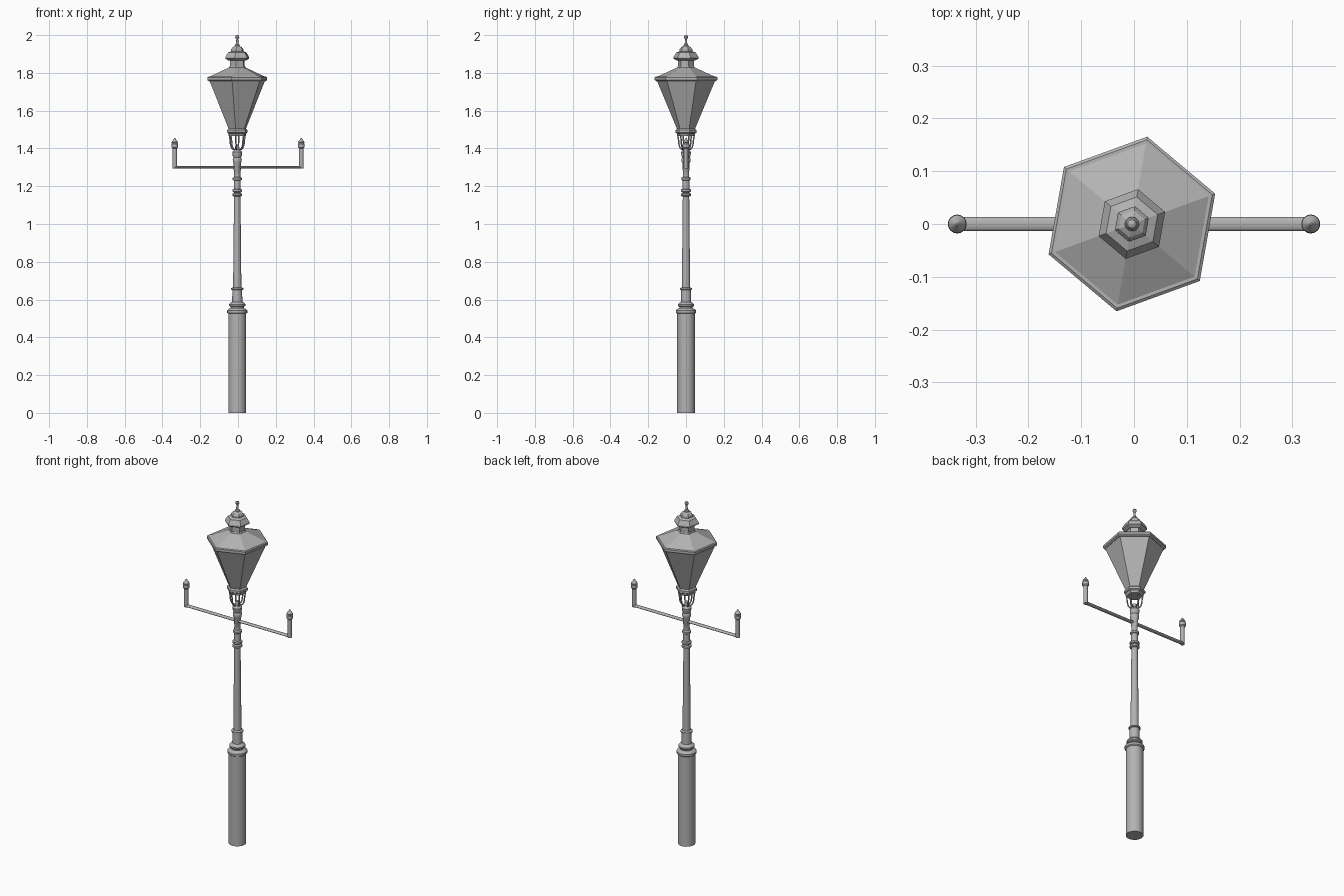
import bpy
import bmesh
from math import radians, cos, sin, pi
from mathutils import Matrix

cube = bpy.data.objects.get("Cube")
if cube:
    bpy.data.objects.remove(cube, do_unlink=True)

CX = -0.004      # centre of the post
TWIST = radians(20)  # turn of the hexagonal lantern
ARM_Z = 1.30

iron = bpy.data.materials.new("grey iron")
iron.use_nodes = True
iron.diffuse_color = (0.45, 0.45, 0.45, 1)
iron.node_tree.nodes["Principled BSDF"].inputs["Base Color"].default_value = (0.45, 0.45, 0.45, 1)


def add_mesh(name, bm, smooth):
    bmesh.ops.recalc_face_normals(bm, faces=bm.faces)
    mesh = bpy.data.meshes.new(name)
    bm.to_mesh(mesh)
    bm.free()
    mesh.materials.append(iron)
    obj = bpy.data.objects.new(name, mesh)
    bpy.context.collection.objects.link(obj)
    if smooth:
        bpy.ops.object.select_all(action='DESELECT')
        obj.select_set(True)
        bpy.context.view_layer.objects.active = obj
        bpy.ops.object.shade_smooth_by_angle(angle=radians(35))
    return obj


def lathe(name, profile, sides=20, x=CX, twist=0.0, smooth=True):
    """Turn a list of (radius, height) pairs into a closed solid."""
    bm = bmesh.new()
    rings = []
    for r, z in profile:
        rings.append([bm.verts.new((x + r * cos(twist + 2 * pi * i / sides),
                                    r * sin(twist + 2 * pi * i / sides), z))
                      for i in range(sides)])
    for low, high in zip(rings, rings[1:]):
        for i in range(sides):
            j = (i + 1) % sides
            bm.faces.new((low[i], low[j], high[j], high[i]))
    bm.faces.new(rings[0][::-1])
    bm.faces.new(rings[-1])
    return add_mesh(name, bm, smooth)


def hexagon(name, profile):
    return lathe(name, profile, 6, CX, TWIST, False)


# Pedestal and its moulded collar
lathe("pedestal", [(0.047, 0), (0.047, 0.525), (0.053, 0.53), (0.053, 0.542),
                   (0.046, 0.55), (0.034, 0.555)], 24)
lathe("pedestal_ring", [(0.034, 0.55), (0.036, 0.562), (0.043, 0.567),
                        (0.043, 0.575), (0.034, 0.585), (0.028, 0.588)])

# Tapering post with rings
lathe("lower_sleeve", [(0.027, 0.58), (0.026, 0.65), (0.032, 0.653),
                       (0.032, 0.66), (0.022, 0.665)])
lathe("post_shaft", [(0.022, 0.66), (0.017, 1.15)])
for z in (1.155, 1.177):
    lathe("post_ring", [(0.019, z - 0.009), (0.026, z - 0.005),
                        (0.026, z + 0.005), (0.019, z + 0.009)])
lathe("upper_post", [(0.018, 1.16), (0.018, 1.23), (0.024, 1.234), (0.024, 1.244),
                     (0.017, 1.25), (0.016, 1.28), (0.019, 1.285), (0.019, 1.32),
                     (0.023, 1.328), (0.024, 1.345), (0.02, 1.352), (0.024, 1.36),
                     (0.026, 1.38), (0.022, 1.386), (0.012, 1.395), (0.01, 1.415)])

# Ladder rest: flattened bar with an upright and pointed cap at each end
bm = bmesh.new()
shape = Matrix.Rotation(pi / 2, 4, 'Y')
bmesh.ops.create_cone(bm, cap_ends=True, segments=16, radius1=0.013, radius2=0.013,
                      depth=0.67, matrix=shape)
bmesh.ops.scale(bm, vec=(1, 1, 0.45), verts=bm.verts)
bmesh.ops.translate(bm, vec=(0, 0, ARM_Z), verts=bm.verts)
add_mesh("ladder_bar", bm, True)
for side, x in (("left", 0.335), ("right", -0.335)):
    lathe(side + "_upright", [(0.012, 1.294), (0.012, 1.41)], 16, x)
    lathe(side + "_cap", [(0.012, 1.40), (0.018, 1.406), (0.018, 1.424), (0.015, 1.428),
                          (0.017, 1.433), (0.006, 1.449), (0.002, 1.456)], 16, x)

# Curved struts carrying the lantern
for k in range(6):
    a = TWIST + k * pi / 3
    path = [(0.012, 1.392), (0.027, 1.398), (0.036, 1.415), (0.04, 1.445), (0.048, 1.49)]
    data = bpy.data.curves.new("lantern_strut", 'CURVE')
    data.dimensions = '3D'
    data.bevel_depth = 0.004
    data.bevel_resolution = 1
    data.use_fill_caps = True
    data.resolution_u = 4
    spline = data.splines.new('BEZIER')
    spline.bezier_points.add(len(path) - 1)
    for point, (r, z) in zip(spline.bezier_points, path):
        point.co = (CX + r * cos(a), r * sin(a), z)
        point.handle_left_type = point.handle_right_type = 'AUTO'
    data.materials.append(iron)
    strut = bpy.data.objects.new("lantern_strut", data)
    bpy.context.collection.objects.link(strut)

# Hexagonal lantern
hexagon("lantern_foot", [(0.044, 1.465), (0.05, 1.48), (0.057, 1.484),
                         (0.057, 1.497), (0.048, 1.505)])
hexagon("lantern_panes", [(0.047, 1.50), (0.157, 1.76)])
hexagon("lantern_rim", [(0.157, 1.755), (0.168, 1.762), (0.168, 1.776), (0.162, 1.78)])
hexagon("lantern_roof", [(0.164, 1.776), (0.048, 1.828), (0.044, 1.835)])
hexagon("chimney", [(0.047, 1.825), (0.042, 1.835), (0.042, 1.868)])
hexagon("chimney_cap", [(0.048, 1.865), (0.067, 1.875), (0.067, 1.884), (0.052, 1.908),
                        (0.034, 1.914), (0.034, 1.925), (0.026, 1.936), (0.012, 1.943)])

# Finial with a ball on top
lathe("finial", [(0.014, 1.938), (0.013, 1.948), (0.007, 1.953), (0.005, 1.978),
                 (0.009, 1.983), (0.011, 1.99), (0.008, 1.997), (0.002, 2.0)], 12)
